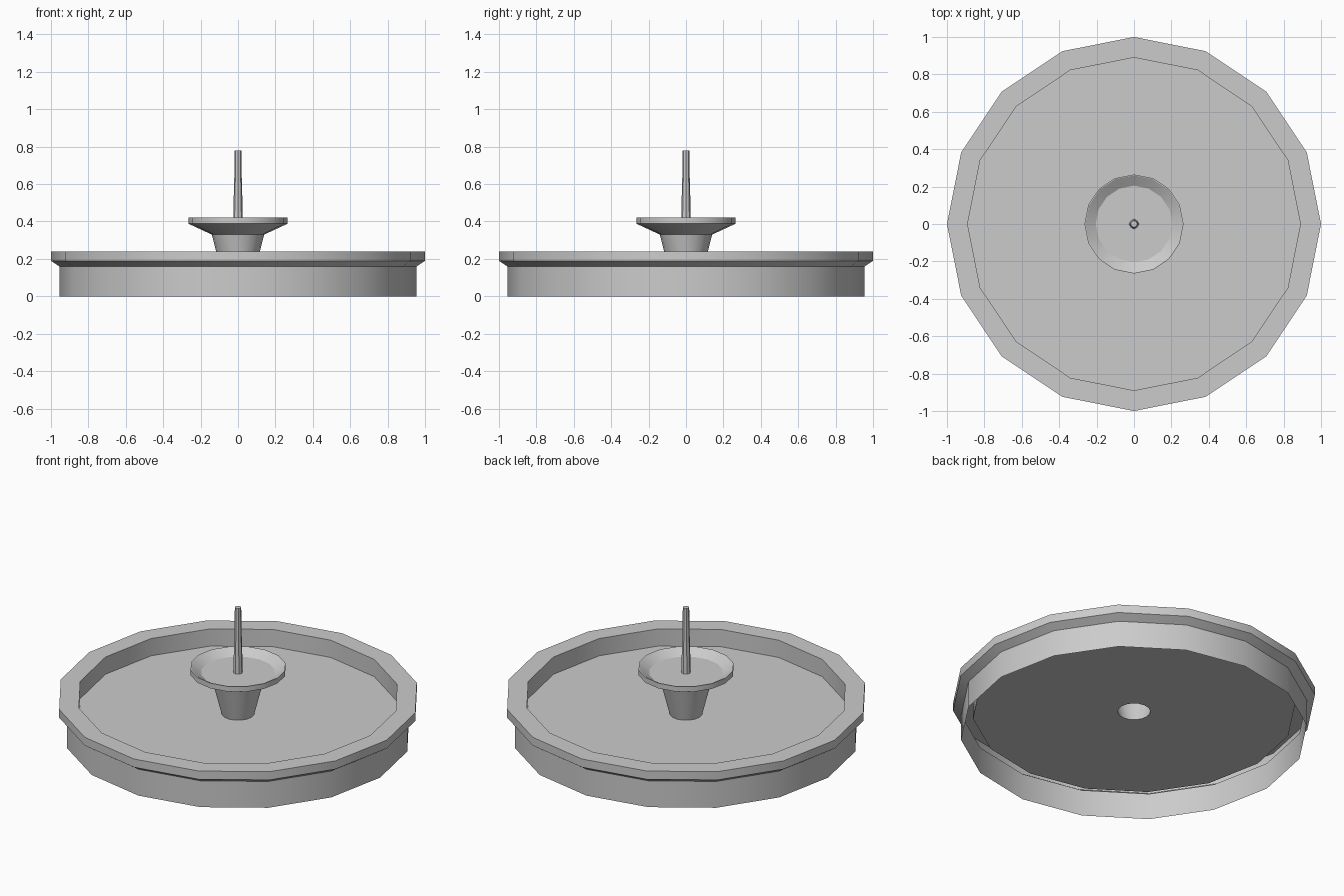
import bpy, bmesh
from math import cos, sin, pi, radians

if "Cube" in bpy.data.objects:
    bpy.data.objects.remove(bpy.data.objects["Cube"])


def lathe(name, profile, sides=16, cap_end=False):
    """Revolve (radius, z) points around the z axis."""
    bm = bmesh.new()
    rings = [[bm.verts.new((r * cos(2 * pi * i / sides), r * sin(2 * pi * i / sides), z))
              for i in range(sides)] for r, z in profile]
    for a, b in zip(rings, rings[1:]):
        for i in range(sides):
            j = (i + 1) % sides
            bm.faces.new((a[i], a[j], b[j], b[i]))
    if cap_end:
        bm.faces.new(rings[-1])
    mesh = bpy.data.meshes.new(name)
    bm.to_mesh(mesh)
    bm.free()
    obj = bpy.data.objects.new(name, mesh)
    bpy.context.collection.objects.link(obj)
    bpy.ops.object.select_all(action='DESELECT')
    obj.select_set(True)
    bpy.context.view_layer.objects.active = obj
    bpy.ops.object.shade_smooth_by_angle(angle=radians(30))
    return obj


WATER_Z = 0.135

# Basin wall with overhanging lip, open underneath
lathe("basin_wall", [(0.955, 0), (0.955, 0.16), (1.0, 0.19), (1.0, 0.24),
                     (0.89, 0.24), (0.89, WATER_Z)])

# Water surface, open where the pedestal stands
lathe("water_surface", [(0.89, WATER_Z), (0.09, WATER_Z)])

# Hollow pedestal flaring into a shallow bowl
lathe("pedestal_bowl", [(0.09, WATER_Z), (0.14, 0.33), (0.265, 0.388), (0.265, 0.42),
                        (0.26, 0.42), (0.205, 0.385)], cap_end=True)

# Tapered central water jet
lathe("water_jet", [(0.026, 0.385), (0.023, 0.53), (0.019, 0.67), (0.018, 0.78)],
      sides=8, cap_end=True)
